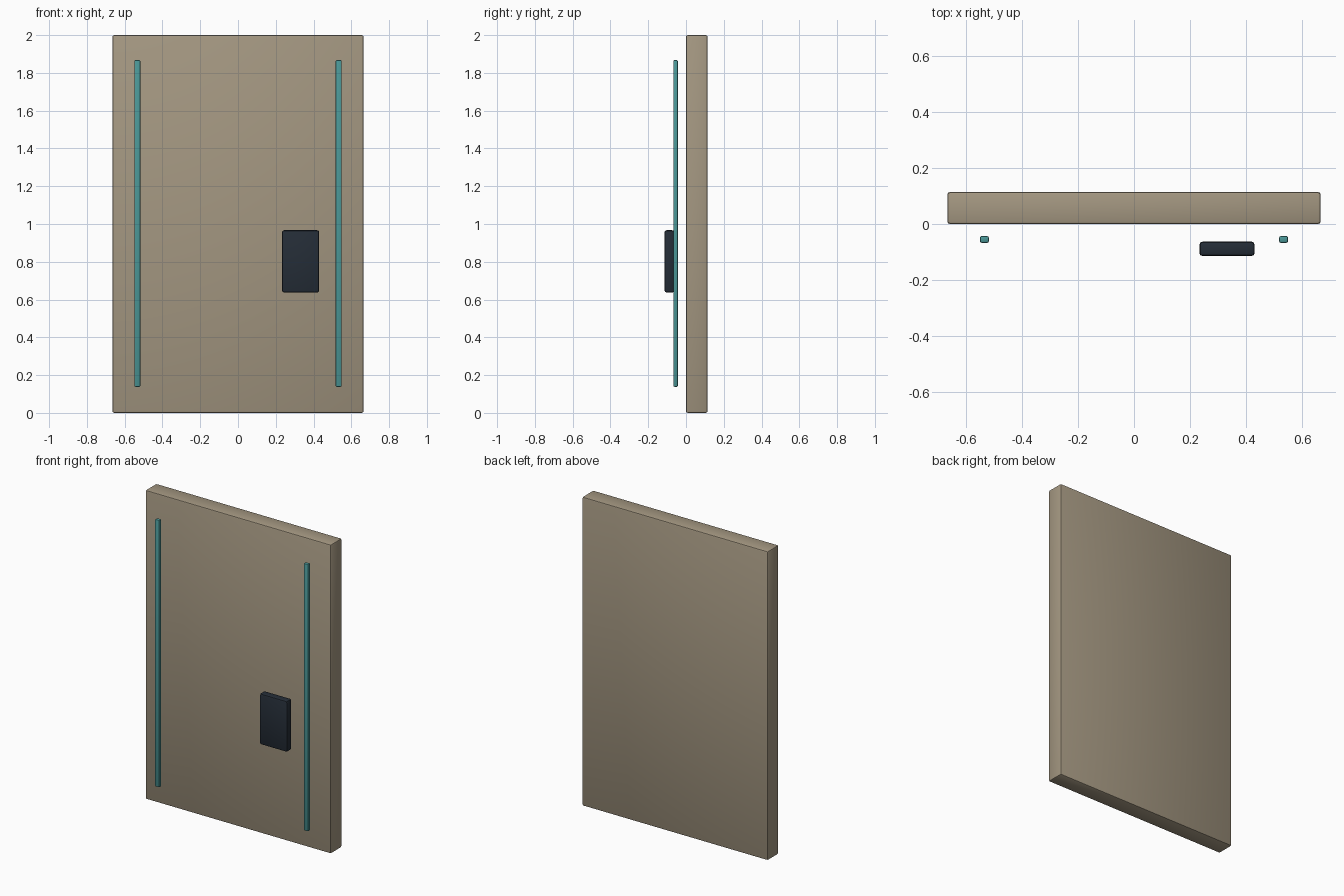
import bpy
import math

if "Cube" in bpy.data.objects:
    bpy.data.objects.remove(bpy.data.objects["Cube"])


def material(name, color):
    mat = bpy.data.materials.new(name)
    mat.diffuse_color = (*color, 1.0)
    mat.use_nodes = True
    mat.node_tree.nodes["Principled BSDF"].inputs["Base Color"].default_value = mat.diffuse_color
    return mat


def bevelled_box(name, low, high, bevel, mat):
    """Box between two corners with softened edges."""
    centre = [(a + b) / 2 for a, b in zip(low, high)]
    size = [b - a for a, b in zip(low, high)]
    bpy.ops.mesh.primitive_cube_add(size=1, location=centre)
    obj = bpy.context.object
    obj.name = name
    obj.scale = size
    bpy.ops.object.transform_apply(location=False, rotation=False, scale=True)
    mod = obj.modifiers.new("soft_edges", 'BEVEL')
    mod.width = bevel
    mod.segments = 2
    bpy.ops.object.modifier_apply(modifier=mod.name)
    bpy.ops.object.shade_smooth_by_angle(angle=math.radians(30))
    obj.data.materials.append(mat)
    return obj


tan = material("tan_panel", (0.37, 0.31, 0.22))
teal = material("teal_strip", (0.07, 0.31, 0.31))
dark = material("dark_plate", (0.018, 0.026, 0.038))

# Main door slab
bevelled_box("door_panel", (-0.665, 0.0, 0.0), (0.665, 0.114, 2.0), 0.009, tan)

# Vertical strips floating in front of the slab
for side, label in ((-1, "left"), (1, "right")):
    x = side * 0.533
    bevelled_box(f"{label}_strip", (x - 0.016, -0.067, 0.138),
                 (x + 0.016, -0.043, 1.868), 0.006, teal)

# Control plate on the right
bevelled_box("control_plate", (0.233, -0.114, 0.637), (0.43, -0.063, 0.967), 0.011, dark)
